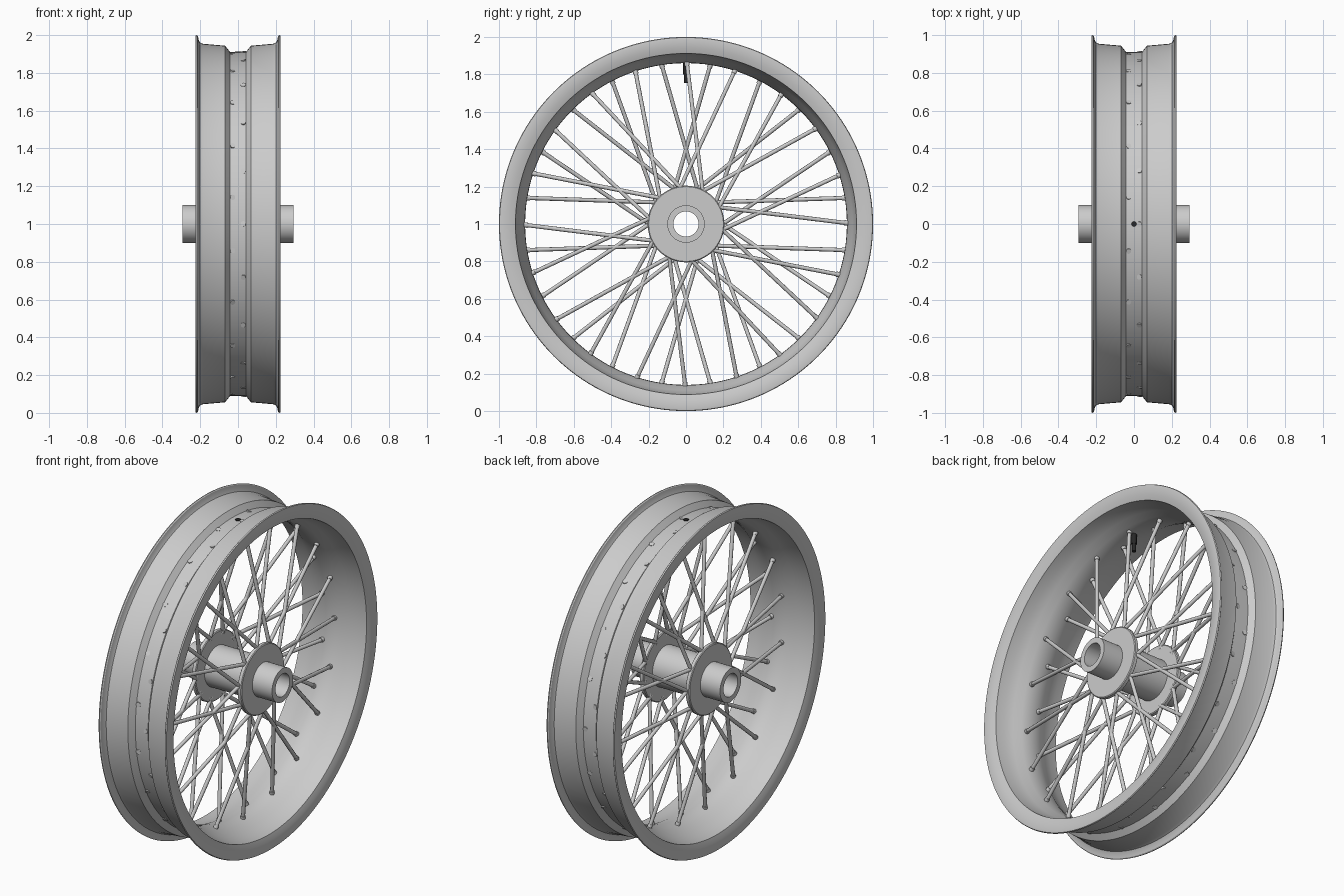
import bpy, bmesh, math
from mathutils import Vector

if "Cube" in bpy.data.objects:
    bpy.data.objects.remove(bpy.data.objects["Cube"])

CZ = 1.0  # wheel axis height


def finish(name, bm, angle=30):
    bmesh.ops.recalc_face_normals(bm, faces=bm.faces)
    me = bpy.data.meshes.new(name)
    bm.to_mesh(me)
    bm.free()
    ob = bpy.data.objects.new(name, me)
    bpy.context.collection.objects.link(ob)
    bpy.ops.object.select_all(action='DESELECT')
    ob.select_set(True)
    bpy.context.view_layer.objects.active = ob
    bpy.ops.object.shade_smooth_by_angle(angle=math.radians(angle))
    return ob


def revolve(name, profile, seg):
    """Spin a closed (x, radius) profile about the wheel axis."""
    bm = bmesh.new()
    rings = []
    for i in range(seg):
        a = 2 * math.pi * i / seg
        rings.append([bm.verts.new((x, r * math.sin(a), CZ + r * math.cos(a)))
                      for x, r in profile])
    n = len(profile)
    for i in range(seg):
        p, q = rings[i], rings[(i + 1) % seg]
        for j in range(n):
            k = (j + 1) % n
            bm.faces.new((p[j], p[k], q[k], q[j]))
    return finish(name, bm)


def mirrored(half):
    """Extend a profile (first and last points on x = 0) to both sides."""
    return half + [(-x, r) for x, r in reversed(half[1:-1])]


def rod(bm, a, b, radius, seg=10):
    d = b - a
    res = bmesh.ops.create_cone(bm, cap_ends=True, segments=seg, radius1=radius,
                                radius2=radius, depth=d.length)
    m = d.to_track_quat('Z', 'Y').to_matrix().to_4x4()
    m.translation = (a + b) / 2
    bmesh.ops.transform(bm, matrix=m, verts=res['verts'])


def polar(x, r, deg):
    a = math.radians(deg)
    return Vector((x, r * math.sin(a), CZ + r * math.cos(a)))


# Rim: drop centre, bead seats and rolled lips
revolve("rim", mirrored([
    (0, .91), (.042, .91), (.068, .944), (.185, .954), (.2, .96), (.208, .975),
    (.212, .995), (.217, 1.0), (.224, .997), (.226, .985), (.222, .942),
    (.212, .912), (.16, .905), (.11, .89), (.065, .87), (.03, .862), (0, .86)]), 160)

# Hub: barrel, spoke flanges and bored axle sleeve
revolve("hub", mirrored([
    (0, .12), (.138, .12), (.138, .2), (.142, .205), (.161, .205), (.165, .2),
    (.165, .1), (.295, .1), (.295, .067), (0, .067)]), 64)

# Spokes with nipples: repeating group of four lacing directions
spokes, nipples = bmesh.new(), bmesh.new()
for i in range(40):
    side = 1 if i % 2 == 0 else -1
    lean = (1, -1, -1, 1)[i % 4]
    ang = i * 9
    hub_pt = polar(side * .148, .175, ang + lean * 32)
    rim_pt = polar(side * .03, .9, ang)
    d = (rim_pt - hub_pt).normalized()
    rod(spokes, hub_pt, rim_pt, .011)
    rod(nipples, rim_pt - d * .055, rim_pt + d * .014, .014)
finish("spokes", spokes, 50)
finish("spoke_nipples", nipples, 50)

# Valve stem
bm = bmesh.new()
rod(bm, Vector((0, 0, 1.8)), Vector((0, 0, 1.914)), .015, 20)
rod(bm, Vector((0, 0, 1.755)), Vector((0, 0, 1.81)), .012, 20)
valve = finish("valve_stem", bm)
mat = bpy.data.materials.new("black_rubber")
mat.diffuse_color = (.02, .02, .02, 1)
mat.use_nodes = True
mat.node_tree.nodes["Principled BSDF"].inputs["Base Color"].default_value = mat.diffuse_color
valve.data.materials.append(mat)
